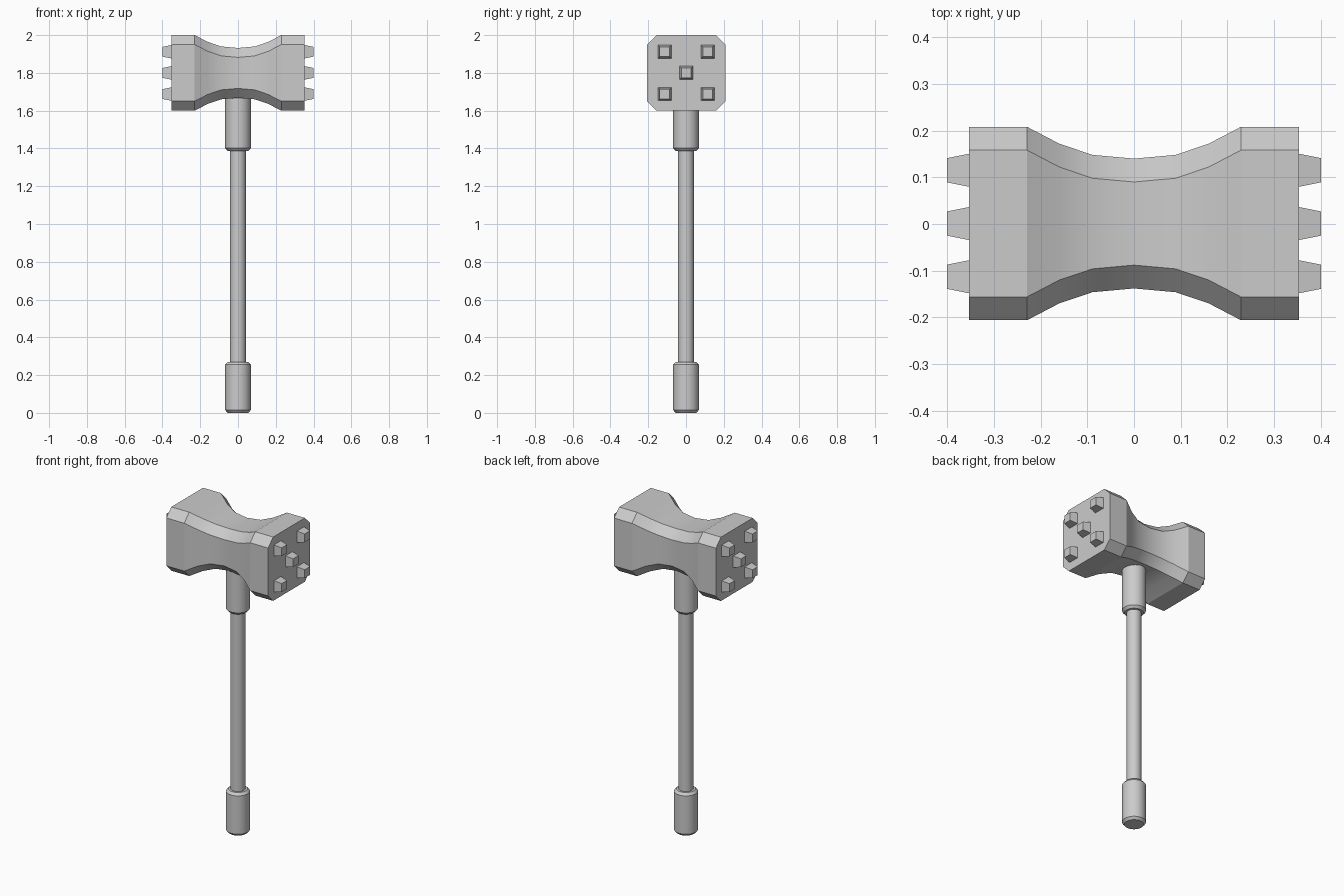
import bpy, bmesh
from math import radians

cube = bpy.data.objects.get("Cube")
if cube:
    bpy.data.objects.remove(cube, do_unlink=True)

# Single grey material
GREY = (0.6, 0.6, 0.6, 1)
grey = bpy.data.materials.new("plain grey")
grey.use_nodes = True
grey.diffuse_color = GREY
grey.node_tree.nodes["Principled BSDF"].inputs["Base Color"].default_value = GREY


def loft(name, rings, angle):
    """Skin a list of equal-length vertex rings and cap both ends."""
    bm = bmesh.new()
    loops = [[bm.verts.new(p) for p in ring] for ring in rings]
    n = len(loops[0])
    for a, b in zip(loops, loops[1:]):
        for i in range(n):
            j = (i + 1) % n
            bm.faces.new((a[i], a[j], b[j], b[i]))
    bm.faces.new(loops[0])
    bm.faces.new(loops[-1])
    bmesh.ops.recalc_face_normals(bm, faces=bm.faces)
    mesh = bpy.data.meshes.new(name)
    bm.to_mesh(mesh)
    bm.free()
    mesh.materials.append(grey)
    obj = bpy.data.objects.new(name, mesh)
    bpy.context.collection.objects.link(obj)
    bpy.ops.object.select_all(action='DESELECT')
    obj.select_set(True)
    bpy.context.view_layer.objects.active = obj
    bpy.ops.object.shade_smooth_by_angle(angle=radians(angle))
    return obj


HEAD_Y, HEAD_Z = 0.001, 1.8


def octagon(x, shrink, cut=0.05):
    """Chamfered rectangle across the head at x."""
    w, h = 0.207 - shrink, 0.2 - shrink
    pts = [(w, h - cut), (w - cut, h), (cut - w, h), (-w, h - cut),
           (-w, cut - h), (cut - w, -h), (w - cut, -h), (w, cut - h)]
    return [(x, HEAD_Y + y, HEAD_Z + z) for y, z in pts]


def square(x, y, z, half):
    return [(x, y + a * half, z + b * half)
            for a, b in ((-1, -1), (1, -1), (1, 1), (-1, 1))]


def turned(name, profile, sides=32):
    """Round part from (radius, height) pairs."""
    from math import cos, sin, tau
    rings = [[(r * cos(tau * i / sides), r * sin(tau * i / sides), z)
              for i in range(sides)] for r, z in profile]
    return loft(name, rings, 30)


# Hammer head with a curved waist
half = [(0.353, 0), (0.229, 0), (0.16, 0.036), (0.089, 0.06)]
stations = [(-x, s) for x, s in half] + [(0, 0.068)] + half[::-1]
loft("hammer_head", [octagon(x, s) for x, s in stations], 25)

# Five tapered studs on each striking face
spots = [(0, 0)] + [(a * 0.114, b * 0.112) for a in (-1, 1) for b in (-1, 1)]
for side, label in ((-1, "right"), (1, "left")):
    for k, (y, z) in enumerate(spots):
        y, z = y + HEAD_Y, z + HEAD_Z
        loft(f"{label}_stud_{k + 1}",
             [square(side * 0.35, y, z, 0.036), square(side * 0.4, y, z, 0.026)], 25)

# Handle, grip and collar
turned("handle", [(0.042, 0.25), (0.042, 1.42)])
turned("grip", [(0.055, 0), (0.068, 0.015), (0.068, 0.255), (0.055, 0.27)])
turned("collar", [(0.055, 1.387), (0.068, 1.402), (0.068, 1.72)])
